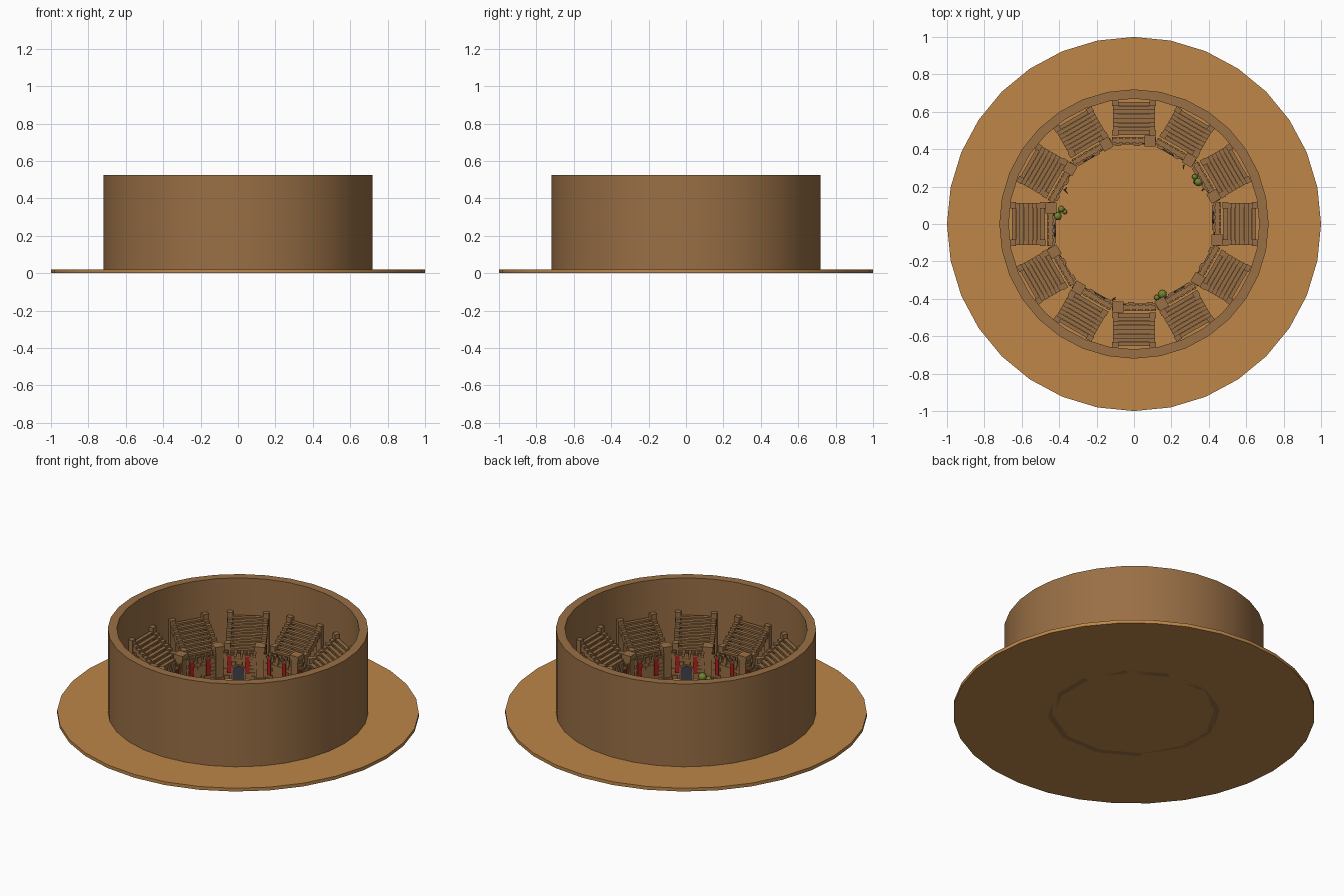
import bpy, bmesh, math, random
from mathutils import Matrix, Vector

if "Cube" in bpy.data.objects:
    bpy.data.objects.remove(bpy.data.objects["Cube"])

random.seed(4)


def mat(name, col):
    m = bpy.data.materials.new(name)
    m.diffuse_color = (*col, 1)
    m.use_nodes = True
    m.node_tree.nodes["Principled BSDF"].inputs["Base Color"].default_value = m.diffuse_color
    return m


SAND = mat("sand", (0.51, 0.24, 0.065))
STONE = mat("stone", (0.32, 0.16, 0.06))
WOOD = mat("wood", (0.30, 0.155, 0.06))
RED = mat("red_cloth", (0.42, 0.015, 0.012))
IRON = mat("dark_gate", (0.05, 0.055, 0.07))
LEAF = mat("leaf", (0.17, 0.23, 0.03))


def finish(bm, name, material):
    bmesh.ops.recalc_face_normals(bm, faces=bm.faces)
    me = bpy.data.meshes.new(name)
    bm.to_mesh(me)
    bm.free()
    me.materials.append(material)
    ob = bpy.data.objects.new(name, me)
    bpy.context.collection.objects.link(ob)
    return ob


def boxes(name, material, items):
    """Object made of boxes given as (x0, x1, y0, y1, z0, z1)."""
    bm = bmesh.new()
    for x0, x1, y0, y1, z0, z1 in items:
        m = Matrix.Translation(((x0 + x1) / 2, (y0 + y1) / 2, (z0 + z1) / 2))
        bmesh.ops.create_cube(bm, size=1, matrix=m @ Matrix.Diagonal((x1 - x0, y1 - y0, z1 - z0, 1)))
    return finish(bm, name, material)


def lathe(name, material, profile, sides=32):
    """Closed ring profile of (radius, z) spun round z."""
    bm = bmesh.new()
    rings = []
    for i in range(sides):
        a = 2 * math.pi * i / sides
        rings.append([bm.verts.new((r * math.cos(a), r * math.sin(a), z)) for r, z in profile])
    n = len(profile)
    for i in range(sides):
        p, q = rings[i], rings[(i + 1) % sides]
        for j in range(n):
            k = (j + 1) % n
            bm.faces.new((p[j], q[j], q[k], p[k]))
    return finish(bm, name, material)


def smooth(ob):
    bpy.ops.object.select_all(action='DESELECT')
    ob.select_set(True)
    bpy.context.view_layer.objects.active = ob
    bpy.ops.object.shade_smooth_by_angle(angle=math.radians(35))


def around(ob, angles):
    """Turn a part built at 90 degrees (+y) and its linked copies to the angles."""
    for i, a in enumerate(angles):
        o = ob if i == 0 else ob.copy()
        if i:
            bpy.context.collection.objects.link(o)
        o.rotation_euler.z = math.radians(a - 90)


ALL = range(0, 360, 30)
GATES = range(0, 360, 60)

# sand disc
bm = bmesh.new()
bmesh.ops.create_cone(bm, cap_ends=True, segments=32, radius1=1, radius2=1, depth=0.02,
                      matrix=Matrix.Translation((0, 0, 0.01)))
smooth(finish(bm, "sand_floor", SAND))

# tall outer wall
smooth(lathe("outer_wall", STONE, [(0.67, 0.01), (0.72, 0.01), (0.72, 0.525), (0.67, 0.525)]))

# inner wall with walkway and battlements on both edges
wall = [(-0.118, 0.118, 0.43, 0.462, 0.0, 0.155)]
for i in range(7):
    x = -0.105 + i * 0.035
    for y in (0.425, 0.455):
        wall.append((x - 0.011, x + 0.011, y, y + 0.01, 0.145, 0.178))
around(boxes("arena_wall", STONE, wall), ALL)

# raised bricks on the arena side
bricks = []
for row in range(6):
    x = -0.118 + (row % 2) * 0.018
    while x < 0.045:
        if abs(x + 0.017 + 0.035) > 0.045 or row > 3:
            d = random.uniform(0.002, 0.006)
            z = 0.022 + row * 0.021
            bricks.append((x, x + 0.032, 0.43 - d, 0.435, z, z + 0.018))
        x += 0.036
around(boxes("wall_bricks", STONE, bricks), ALL)

# square wall towers with wide cap
around(boxes("wall_tower", STONE, [
    (0.062, 0.108, 0.42, 0.468, 0.01, 0.20),
    (0.056, 0.114, 0.414, 0.474, 0.01, 0.035),
    (0.056, 0.114, 0.414, 0.474, 0.195, 0.225)]), ALL)

# banners: a pair on every wall
cx = -0.035
around(boxes("banner", RED, [(cx + s * 0.05 - 0.012, cx + s * 0.05 + 0.012, 0.418, 0.424, 0.06, 0.165)
                             for s in (-1, 1)]), ALL)
around(boxes("banner_rod", WOOD, [(cx + s * 0.05 - 0.016, cx + s * 0.05 + 0.016, 0.416, 0.43, 0.163, 0.17)
                                  for s in (-1, 1)]), ALL)


def arch(name, material, w, spring, y0, y1):
    bm = bmesh.new()
    pts = [(-w, 0.015), (w, 0.015)]
    pts += [(w * math.cos(math.pi * k / 8), spring + w * math.sin(math.pi * k / 8)) for k in range(9)]
    f = bm.faces.new([bm.verts.new((cx + x, y0, z)) for x, z in pts])
    g = bmesh.ops.extrude_face_region(bm, geom=[f])
    bmesh.ops.translate(bm, vec=(0, y1 - y0, 0), verts=[v for v in g["geom"] if isinstance(v, bmesh.types.BMVert)])
    return finish(bm, name, material)


# arched gates on every second wall
around(arch("gate_surround", STONE, 0.04, 0.07, 0.422, 0.435), GATES)
around(arch("gate", IRON, 0.032, 0.07, 0.418, 0.435), GATES)

# seating stands: rising planks between stepped side rails with corner posts
N = 8
Y0, Y1, Z0, Z1 = 0.475, 0.655, 0.185, 0.305
planks, rails = [], []
for i in range(N):
    y = Y0 + (Y1 - Y0) * i / N
    z = Z0 + (Z1 - Z0) * i / (N - 1)
    planks.append((-0.09, 0.09, y, y + 0.021, z - 0.012, z))
    for s in (-1, 1):
        x = s * 0.099
        rails.append((x - 0.014, x + 0.014, y, y + 0.0225, z - 0.03, z + 0.008))
posts = [(s * 0.1 - 0.017, s * 0.1 + 0.017, y - 0.014, y + 0.014, 0.01, z)
         for s in (-1, 1) for y, z in ((0.488, 0.212), (0.645, 0.33))]
around(boxes("stand_planks", WOOD, planks), ALL)
around(boxes("stand_rails", WOOD, rails), ALL)
around(boxes("stand_posts", WOOD, posts), ALL)

# bushes beside the wall
spots = [[(0.345, 0.225, 0.05, 0.022), (0.325, 0.252, 0.04, 0.015), (0.33, 0.225, 0.035, 0.013)],
         [(-0.408, 0.042, 0.05, 0.022), (-0.39, 0.08, 0.05, 0.018), (-0.37, 0.065, 0.035, 0.013)],
         [(0.152, -0.375, 0.05, 0.024), (0.122, -0.393, 0.04, 0.015), (0.16, -0.395, 0.04, 0.015)]]
for balls in spots:
    bm = bmesh.new()
    for x, y, z, r in balls:
        bmesh.ops.create_icosphere(bm, subdivisions=2, radius=r, matrix=Matrix.Translation((x, y, z)))
    smooth(finish(bm, "bush", LEAF))
    boxes("bush_stems", WOOD, [(x - 0.003, x + 0.003, y - 0.003, y + 0.003, 0.015, z) for x, y, z, r in balls])

# dry twigs
for x, y in ((-0.37, 0.18), (0.265, 0.31), (-0.115, -0.405), (0.365, 0.18)):
    bm = bmesh.new()
    for k in range(3):
        tip = Vector((random.uniform(-.4, .4), random.uniform(-.4, .4), 1)).normalized()
        m = Matrix.Translation(Vector((x, y, 0.015)) + tip * 0.03) @ tip.to_track_quat('Z', 'Y').to_matrix().to_4x4()
        bmesh.ops.create_cone(bm, cap_ends=True, segments=5, radius1=0.004, radius2=0.001, depth=0.06, matrix=m)
    finish(bm, "dry_twig", WOOD)
